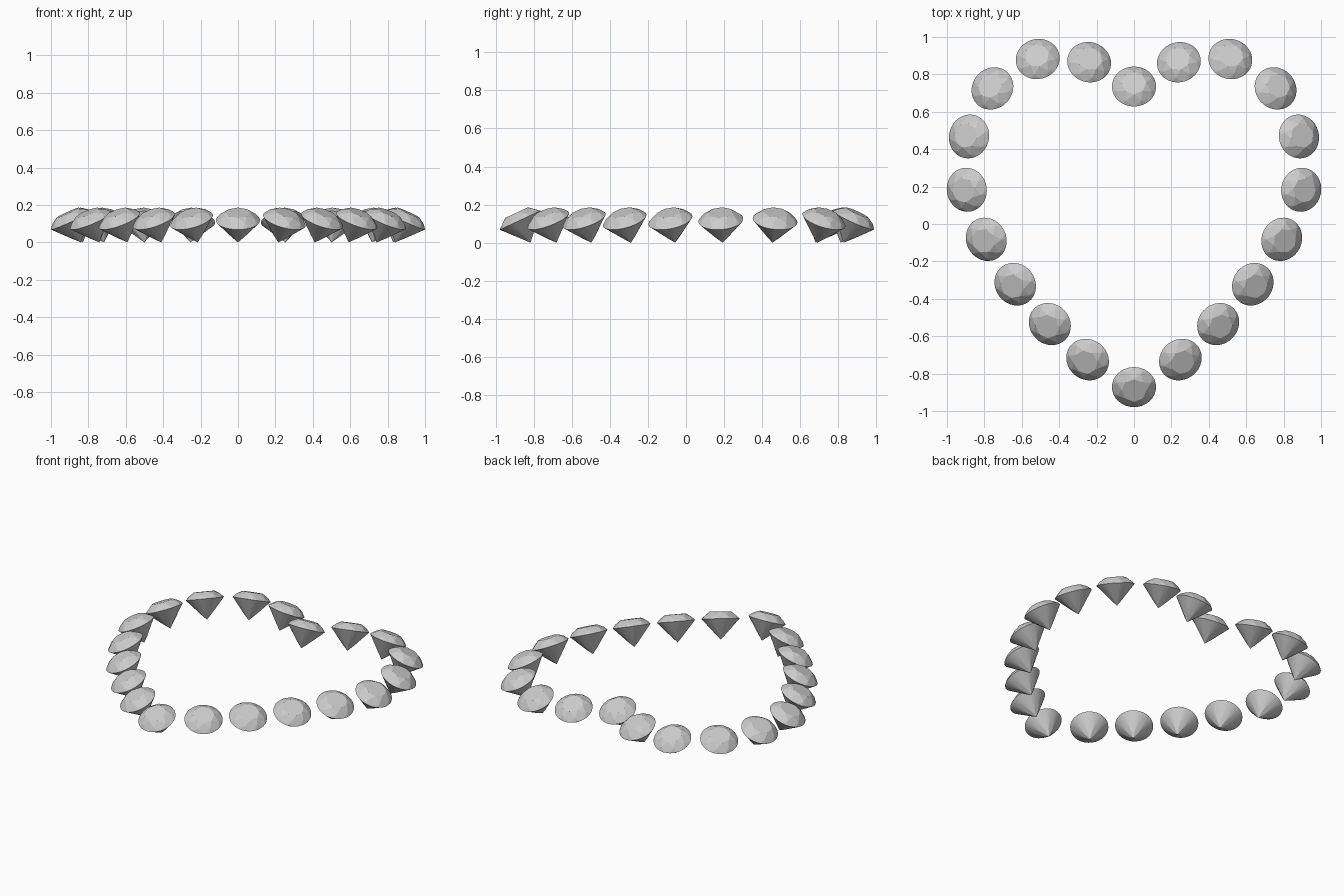
import bpy
from math import cos, sin, pi, radians, atan2
from mathutils import Matrix

if "Cube" in bpy.data.objects:
    bpy.data.objects.remove(bpy.data.objects["Cube"])

R, TABLE, CROWN, PAV = 0.118, 0.066, 0.044, 0.13   # girdle radius, table radius, heights
TILT = radians(25)
SEG = 32


def polar(r, a, z):
    return (r * cos(a), r * sin(a), z)


# Brilliant-cut gem: table, stars, kites, girdle facets, pavilion
def gem_mesh():
    step, c = pi / 4, cos(pi / 8)
    rm, rp = 0.1, 0.035
    zm = CROWN * (R - rm * c) / (R - TABLE)
    zp = -PAV + PAV * rp * c / R
    v = [polar(TABLE, i * step, CROWN) for i in range(8)]
    v += [polar(rm, (i + .5) * step, zm) for i in range(8)]
    v += [polar(R, i * 2 * pi / SEG, 0) for i in range(SEG)]
    v += [polar(rp, (i + .5) * step, zp) for i in range(8)]
    v.append((0, 0, -PAV))
    M, G, P = 8, 16, 16 + SEG
    tip = P + 8
    f = [tuple(range(8))]
    for i in range(8):
        j, h = (i + 1) % 8, (i - 1) % 8
        q = SEG // 8
        g = [G + (i * q + k) % SEG for k in range(q + 1)]
        f.append((i, M + i, j))                       # star
        f.append((i, M + h, g[0], M + i))             # crown kite
        f.append((tip, P + i, g[0], P + h))           # pavilion main
        for a, b in zip(g, g[1:]):                    # girdle facets
            f.append((M + i, a, b))
            f.append((P + i, b, a))
    me = bpy.data.meshes.new("gem")
    me.from_pydata(v, [], f)
    me.update()
    return me


# Heart path: right half from cleft to point, mirrored for the left
half = [(0, .735), (.24, .865), (.515, .882), (.757, .725), (.882, .468), (.894, .183),
        (.79, -.082), (.635, -.322), (.45, -.535), (.248, -.725), (0, -.872)]
path = half + [(-x, y) for x, y in half[-2:0:-1]]
mesh = gem_mesh()
n = len(path)

# Each gem leans outward, square to the path
for i, (x, y) in enumerate(path):
    (x0, y0), (x1, y1) = path[i - 1], path[(i + 1) % n]
    out = atan2(x1 - x0, -(y1 - y0))
    out = atan2((x1 - x0), -(y1 - y0))
    ob = bpy.data.objects.new(f"heart_gem_{i + 1}", mesh)
    bpy.context.collection.objects.link(ob)
    ob.matrix_world = (Matrix.Translation((x, y, PAV * cos(TILT)))
                       @ Matrix.Rotation(out, 4, 'Z') @ Matrix.Rotation(TILT, 4, 'Y'))
